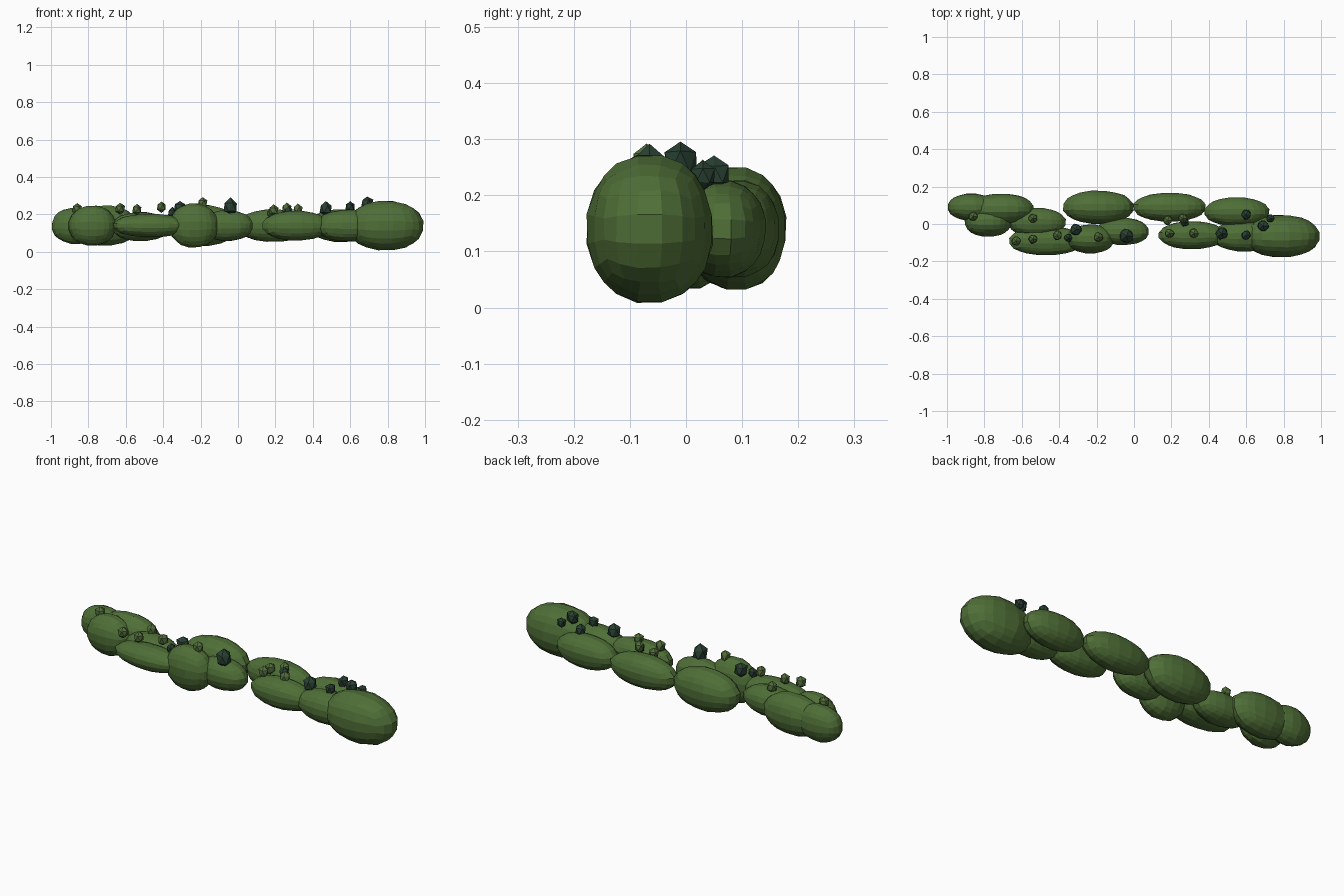
import bpy, bmesh, random
from mathutils import Vector

random.seed(4)
cube = bpy.data.objects.get("Cube")
if cube:
    bpy.data.objects.remove(cube)


def material(name, rgb):
    m = bpy.data.materials.new(name)
    m.use_nodes = True
    m.diffuse_color = (*rgb, 1)
    m.node_tree.nodes["Principled BSDF"].inputs["Base Color"].default_value = (*rgb, 1)
    return m


leaf = material("leaf green", (0.078, 0.158, 0.038))
sprig = material("sprig green", (0.085, 0.158, 0.045))
dark = material("dark green", (0.022, 0.052, 0.032))


def finish(bm, name, mat, location):
    mesh = bpy.data.meshes.new(name)
    bm.to_mesh(mesh)
    bm.free()
    mesh.materials.append(mat)
    ob = bpy.data.objects.new(name, mesh)
    ob.location = location
    bpy.context.collection.objects.link(ob)


def clump(name, location, radii):
    """Faceted ellipsoid from a subdivided cube, slightly uneven."""
    bm = bmesh.new()
    bmesh.ops.create_cube(bm, size=2)
    bmesh.ops.subdivide_edges(bm, edges=bm.edges[:], cuts=4, use_grid_fill=True)
    for v in bm.verts:
        n = v.co.normalized() * random.uniform(0.975, 1.01)
        v.co = Vector(a * r for a, r in zip(n, radii))
    finish(bm, name, leaf, location)


def bud(name, location, size, mat):
    """Small chunky leaf bud, a little taller than wide."""
    bm = bmesh.new()
    bmesh.ops.create_icosphere(bm, subdivisions=1, radius=size)
    for v in bm.verts:
        v.co *= random.uniform(0.88, 1.08)
        v.co.z *= 1.15
    finish(bm, name, mat, location)


# Hedge clumps: centre, radii
clumps = [
    ((-0.87, 0.09, 0.14), (0.13, 0.075, 0.10)),
    ((-0.71, 0.08, 0.14), (0.18, 0.085, 0.11)),
    ((-0.78, 0.01, 0.14), (0.13, 0.08, 0.11)),
    ((-0.52, 0.01, 0.135), (0.16, 0.08, 0.08)),
    ((-0.47, -0.09, 0.14), (0.205, 0.08, 0.065)),
    ((-0.235, -0.08, 0.14), (0.135, 0.08, 0.122)),
    ((-0.06, -0.04, 0.14), (0.145, 0.075, 0.085)),
    ((-0.19, 0.09, 0.14), (0.195, 0.092, 0.113)),
    ((0.19, 0.09, 0.14), (0.20, 0.08, 0.09)),
    ((0.31, -0.06, 0.14), (0.185, 0.077, 0.082)),
    ((0.55, 0.065, 0.14), (0.18, 0.08, 0.09)),
    ((0.59, -0.065, 0.14), (0.18, 0.085, 0.088)),
    ((0.79, -0.065, 0.14), (0.21, 0.117, 0.137)),
]
for i, (loc, radii) in enumerate(clumps):
    clump(f"hedge_clump_{i + 1}", loc, radii)

# Light buds
light_buds = [
    (-0.86, 0.04, 0.23), (-0.63, -0.09, 0.23), (-0.54, -0.08, 0.225),
    (-0.54, 0.03, 0.225), (-0.41, -0.06, 0.24), (-0.19, -0.07, 0.26),
    (0.18, 0.02, 0.21), (0.19, -0.05, 0.22), (0.26, 0.03, 0.23),
    (0.32, -0.05, 0.225),
]
for i, loc in enumerate(light_buds):
    bud(f"light_bud_{i + 1}", loc, 0.028, sprig)

# Dark buds: centre, size
dark_buds = [
    ((-0.31, -0.03, 0.235), 0.036), ((-0.35, -0.075, 0.21), 0.025),
    ((-0.04, -0.065, 0.24), 0.042), ((0.27, 0.01, 0.215), 0.028),
    ((0.47, -0.05, 0.23), 0.036), ((0.60, 0.05, 0.238), 0.03),
    ((0.60, -0.06, 0.24), 0.028), ((0.69, -0.01, 0.26), 0.035),
    ((0.73, 0.03, 0.235), 0.025),
]
for i, (loc, size) in enumerate(dark_buds):
    bud(f"dark_bud_{i + 1}", loc, size, dark)
